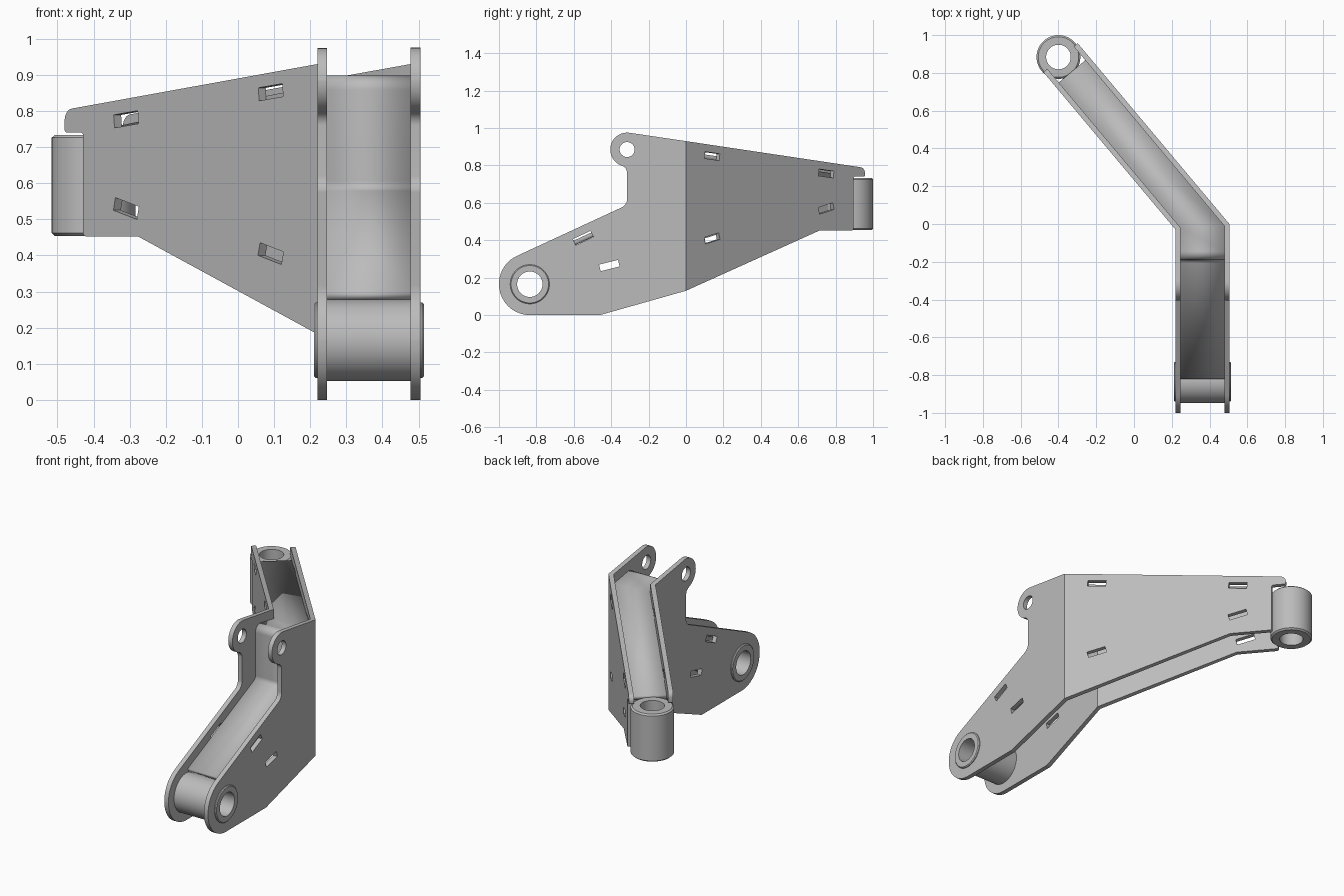
import bpy, bmesh, math
from mathutils import Vector, Matrix

cube = bpy.data.objects.get("Cube")
if cube:
    bpy.data.objects.remove(cube)

steel = bpy.data.materials.new("steel_grey")
steel.use_nodes = True
GREY = (0.5, 0.5, 0.5, 1)
steel.diffuse_color = GREY
steel.node_tree.nodes["Principled BSDF"].inputs["Base Color"].default_value = GREY

BEND = math.radians(40)
ALONG = Vector((-math.sin(BEND), math.cos(BEND)))    # direction of the rear arm
ACROSS = Vector((math.cos(BEND), math.sin(BEND)))
THICK = 0.027


def finish(name, bm):
    bmesh.ops.recalc_face_normals(bm, faces=bm.faces[:])
    mesh = bpy.data.meshes.new(name)
    bm.to_mesh(mesh)
    bm.free()
    mesh.materials.append(steel)
    obj = bpy.data.objects.new(name, mesh)
    bpy.context.collection.objects.link(obj)
    bpy.ops.object.select_all(action='DESELECT')
    obj.select_set(True)
    bpy.context.view_layer.objects.active = obj
    bpy.ops.object.shade_smooth_by_angle(angle=math.radians(30))
    return obj


def fillet(corners, closed=True, steps=10):
    """Round each (u, v, radius) corner of a path."""
    out = []
    n = len(corners)
    for i, (u, v, r) in enumerate(corners):
        p = Vector((u, v))
        if r == 0 or (not closed and i in (0, n - 1)):
            out.append(p)
            continue
        a = (Vector(corners[i - 1][:2]) - p).normalized()
        b = (Vector(corners[(i + 1) % n][:2]) - p).normalized()
        half = a.angle(b) / 2
        c = p + (a + b).normalized() * r / math.sin(half)
        start = p + a * r / math.tan(half) - c
        end = p + b * r / math.tan(half) - c
        sweep = start.angle_signed(end)
        for k in range(steps + 1):
            out.append(c + Matrix.Rotation(-sweep * k / steps, 2) @ start)
    return out


def circle(u, v, r, n=40):
    return [Vector((u + r * math.cos(math.tau * k / n), v + r * math.sin(math.tau * k / n)))
            for k in range(n)]


def slot(u, v, slope):
    rot = Matrix.Rotation(math.atan(slope), 2)
    return [Vector((u, v)) + rot @ Vector((a * 0.052, b * 0.018))
            for a, b in ((-1, -1), (1, -1), (1, 1), (-1, 1))]


def bend_point(side, x, yb, s, w):
    """Map flat length s and inward depth w to plan position on a bent plate."""
    n1 = Vector((-side, 0))
    n2 = -side * ACROSS
    corner = Vector((x, yb))
    if abs(s - yb) < 1e-4:
        return corner + w * (n1 + n2) / (1 + n1.dot(n2))
    if s < yb:
        return Vector((x, s)) + w * n1
    return corner + ALONG * (s - yb) + w * n2


def side_plate(name, side, x, yb, bend_z, end_z, rear_slots):
    off = yb - Vector((x, yb)).dot(ALONG)            # arm distance to flat length
    outline = fillet([
        (-1.0, 0, 0.165), (-0.46, 0, 0.02), (yb, bend_z, 0), (0.61 + off, 0.453, 0.02),
        (0.845 + off, 0.453, 0.01), (0.845 + off, 0.74, 0.01), (0.925 + off, 0.74, 0.01),
        (0.925 + off, end_z, 0.035), (yb, 0.93, 0), (-0.405, 0.99, 0.09),
        (-0.405, 0.826, 0.09), (-0.315, 0.786, 0.04), (-0.315, 0.589, 0.05),
        (-1.0, 0.272, 0.165)])
    loops = [outline, circle(-0.835, 0.165, 0.1), circle(-0.315, 0.885, 0.04),
             slot(-0.55, 0.412, 0.465), slot(-0.41, 0.265, 0.25)]
    loops += [slot(t + off, z, k) for t, z, k in rear_slots]

    # flat sheet with holes
    curve = bpy.data.curves.new(name + "_outline", 'CURVE')
    curve.dimensions = '2D'
    curve.fill_mode = 'BOTH'
    curve.extrude = THICK / 2
    for loop in loops:
        spline = curve.splines.new('POLY')
        spline.points.add(len(loop) - 1)
        for pt, p in zip(spline.points, loop):
            pt.co = (p.x, p.y, 0, 1)
        spline.use_cyclic_u = True
    flat = bpy.data.objects.new(name + "_outline", curve)
    bm = bmesh.new()
    bm.from_mesh(flat.to_mesh())
    flat.to_mesh_clear()
    bpy.data.objects.remove(flat)
    bpy.data.curves.remove(curve)

    # fold the sheet at the bend line
    bmesh.ops.remove_doubles(bm, verts=bm.verts[:], dist=1e-5)
    bmesh.ops.bisect_plane(bm, geom=bm.verts[:] + bm.edges[:] + bm.faces[:],
                           dist=1e-5, plane_co=(yb, 0, 0), plane_no=(1, 0, 0))
    for v in bm.verts:
        p = bend_point(side, x, yb, v.co.x, v.co.z + THICK / 2)
        v.co = (p.x, p.y, v.co.y)
    finish(name, bm)


LEFT = (1, 0.505, 0.0)
RIGHT = (-1, 0.22, -0.03)
side_plate("left_side_plate", *LEFT, 0.13, 0.787,
           [(-0.142, 0.85, -0.113), (0.654, 0.757, -0.113),
            (-0.142, 0.41, 0.25), (0.654, 0.57, 0.25)])
side_plate("right_side_plate", *RIGHT, 0.182, 0.803,
           [(0.037, 0.852, -0.113), (0.66, 0.777, -0.113),
            (0.037, 0.405, 0.25), (0.66, 0.53, 0.25)])

# folded web between the side plates
path = fillet([(-0.82, 0.297, 0), (-0.19, 0.587, 0.03), (-0.19, 0.905, 0.04),
               (0, 0.875, 0)], closed=False)[:-1]
bm = bmesh.new()
rows = []
stations = [(p.x, p.y) for p in path] + [(None, 0.875), (0.83, 0.745)]
for i, (s, z) in enumerate(stations):
    row = []
    for side, x, yb in (LEFT, RIGHT):
        if s is None:
            flat_s = yb
        elif i == len(stations) - 1:
            flat_s = s + yb - Vector((x, yb)).dot(ALONG)
        else:
            flat_s = s
        p = bend_point(side, x, yb, flat_s, THICK - 0.002)
        row.append(bm.verts.new((p.x, p.y, z)))
    rows.append(row)
for a, b in zip(rows, rows[1:]):
    bm.faces.new((a[0], a[1], b[1], b[0]))
web = finish("web_plate", bm)
if web.data.polygons[0].normal.z < 0:
    web.data.flip_normals()
solid = web.modifiers.new("thickness", 'SOLIDIFY')
solid.thickness = 0.025
solid.offset = -1


def bushing(name, profile, matrix):
    """Revolve a closed (radius, height) profile about the local z axis."""
    bm = bmesh.new()
    n = 64
    rings = [[bm.verts.new((r * math.cos(math.tau * k / n), r * math.sin(math.tau * k / n), h))
              for k in range(n)] for r, h in profile]
    for a, b in zip(rings, rings[1:] + rings[:1]):
        for k in range(n):
            j = (k + 1) % n
            bm.faces.new((a[k], a[j], b[j], b[k]))
    bm.transform(matrix)
    finish(name, bm)


# front pivot: wide sleeve between the plates, collars outside
half = [(0.068, 0.152), (0.1, 0.152), (0.105, 0.147), (0.105, 0.125), (0.113, 0.125)]
bushing("front_pivot_bushing", half + [(r, -h) for r, h in reversed(half)],
        Matrix.Translation((0.3625, -0.835, 0.165)) @ Matrix.Rotation(math.pi / 2, 4, 'Y'))

# rear pivot: upright tube
half = [(0.065, 0.14), (0.107, 0.14), (0.116, 0.132)]
bushing("rear_pivot_bushing", half + [(r, -h) for r, h in reversed(half)],
        Matrix.Translation((-0.4, 0.884, 0.594)))
